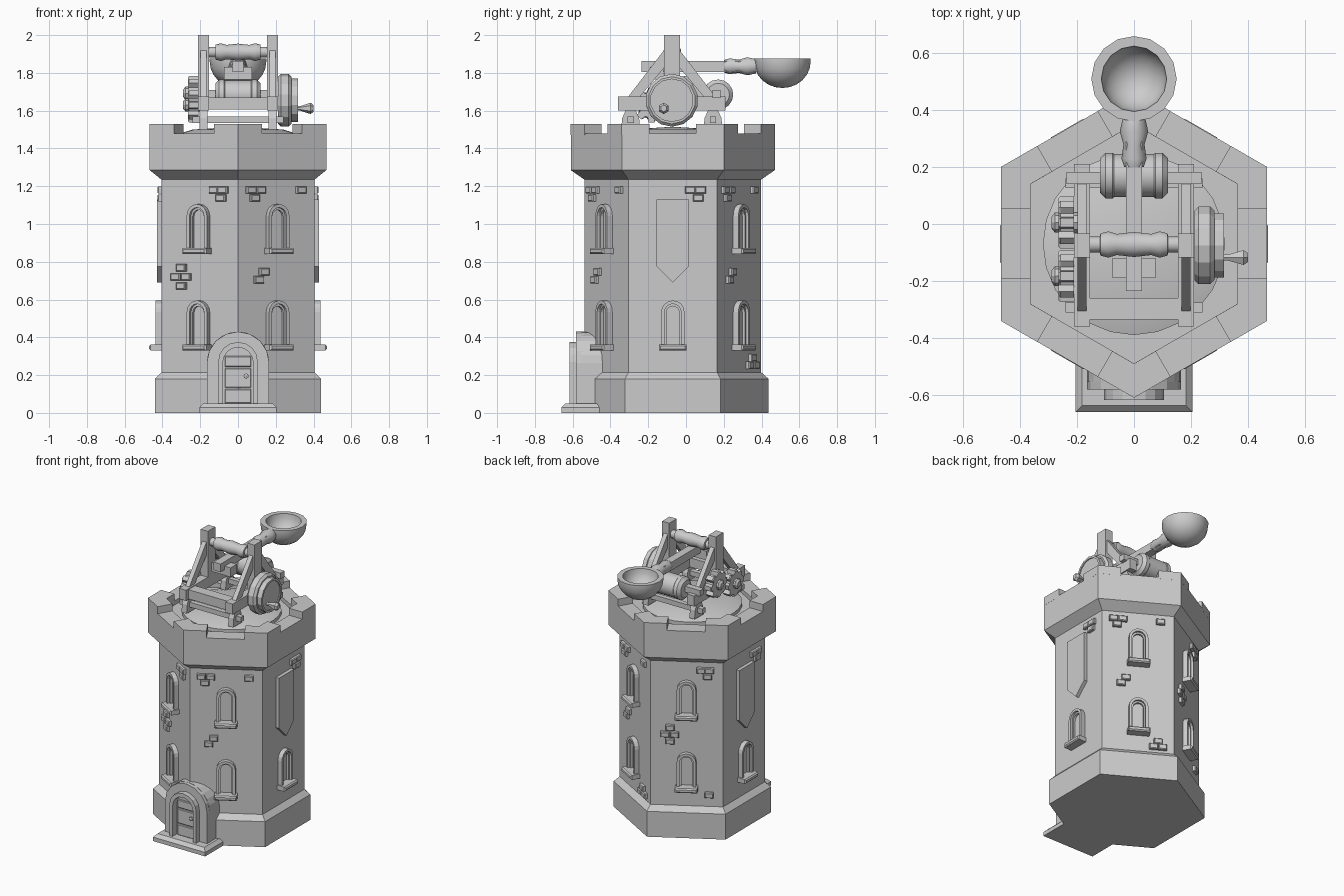
import bpy, bmesh
from math import sin, cos, pi, radians
from mathutils import Matrix, Vector

if "Cube" in bpy.data.objects:
    bpy.data.objects.remove(bpy.data.objects["Cube"])

CY = -0.07          # tower axis y
R3 = 3 ** 0.5 / 2   # hexagon apothem / radius


def finish(name, bm, smooth=None):
    bmesh.ops.remove_doubles(bm, verts=bm.verts, dist=1e-5)
    bmesh.ops.recalc_face_normals(bm, faces=bm.faces)
    me = bpy.data.meshes.new(name)
    bm.to_mesh(me)
    bm.free()
    ob = bpy.data.objects.new(name, me)
    bpy.context.collection.objects.link(ob)
    if smooth:
        bpy.ops.object.select_all(action='DESELECT')
        ob.select_set(True)
        bpy.context.view_layer.objects.active = ob
        bpy.ops.object.shade_smooth_by_angle(angle=radians(smooth))
    return ob


def frame(deg, origin):
    """Local axes: u to the right seen from outside, v up, d outward."""
    a = radians(deg)
    n, t = Vector((cos(a), sin(a), 0)), Vector((-sin(a), cos(a), 0))
    m = Matrix((t, (0, 0, 1), n)).transposed().to_4x4()
    m.translation = origin
    return m


def prism(name, pts, d0, d1, m=Matrix(), bevel=0):
    bm = bmesh.new()
    lo = [bm.verts.new(m @ Vector((u, v, d0))) for u, v in pts]
    hi = [bm.verts.new(m @ Vector((u, v, d1))) for u, v in pts]
    bm.faces.new(lo)
    top = bm.faces.new(hi)
    for i in range(len(pts)):
        j = (i + 1) % len(pts)
        bm.faces.new((lo[i], lo[j], hi[j], hi[i]))
    if bevel:
        bmesh.ops.bevel(bm, geom=list(top.edges), offset=bevel, segments=1, affect='EDGES')
    return finish(name, bm)


def rect(u0, u1, v0, v1):
    return [(u0, v0), (u1, v0), (u1, v1), (u0, v1)]


def box(name, x0, x1, y0, y1, z0, z1, bevel=0):
    return prism(name, rect(x0, x1, y0, y1), z0, z1, bevel=bevel)


def lathe(name, prof, n, m=Matrix(), start=0.0, smooth=None):
    bm = bmesh.new()
    rings = [[bm.verts.new(m @ Vector((r * cos(start + 2 * pi * i / n), r * sin(start + 2 * pi * i / n), h)))
              for i in range(n)] if r > 0 else [bm.verts.new(m @ Vector((0, 0, h)))] for r, h in prof]
    for a, b in zip(rings, rings[1:]):
        for i in range(n):
            j = (i + 1) % n
            if len(a) == 1:
                bm.faces.new((a[0], b[i], b[j]))
            elif len(b) == 1:
                bm.faces.new((a[i], a[j], b[0]))
            else:
                bm.faces.new((a[i], a[j], b[j], b[i]))
    return finish(name, bm, smooth)


def along_x(x, y, z):
    return Matrix.Translation((x, y, z)) @ Matrix.Rotation(pi / 2, 4, 'Y')


def arch(w, z0, top, n=8):
    """Open-bottomed arch outline, from lower right over to lower left."""
    c = top - w
    return [(w, z0)] + [(w * cos(pi * i / n), c + w * sin(pi * i / n)) for i in range(n + 1)] + [(-w, z0)]


def arch_ring(w, top, wi, topi, z0):
    return arch(w, z0, top) + arch(wi, z0, topi)[::-1]


# Tower body, six sided, with plinth and flared parapet
lathe("tower_body", [(0, 0), (.507, 0), (.507, .18), (.468, .215), (.468, 1.235), (.54, 1.285),
                     (.54, 1.48), (.42, 1.48), (.42, 1.45), (0, 1.45)], 6,
      Matrix.Translation((0, CY, 0)), pi / 2)

# Corner merlons
for k in range(6):
    pts = []
    fa, fb = [frame(60 * k + s, (0, 0, 0)) for s in (0, 60)]
    for f, u, a in ((fa, .122, .364), (fa, .122, .468), (None, 0, .468), (fb, -.122, .468),
                    (fb, -.122, .364), (None, 0, .364)):
        c = radians(60 * k + 30)
        p = f @ Vector((u, 0, a)) if f else Vector((cos(c), sin(c), 0)) * a / R3
        pts.append((p.x, p.y + CY))
    prism("merlon", pts, 1.47, 1.53)


# Windows, banners and scattered bricks per face
def window(m, z):
    prism("window_frame", arch_ring(.062, z + .265, .044, z + .247, z + .02), -.01, .032, m)
    prism("window_inner_frame", arch_ring(.046, z + .249, .034, z + .235, z + .02), -.01, .016, m)
    prism("window_sill", rect(-.073, .073, z, z + .032), -.01, .065, m, .008)


plus = [(-.107, .768), (-.14, .72), (-.077, .72), (-.107, .672)]
step = [(-.08, .747), (-.112, .705)]
left_top = [(-.16, 1.18), (-.1, 1.18), (-.137, 1.138), (.147, 1.18)]
right_top = [(.093, 1.18), (.147, 1.18), (.135, 1.138)]
bricks = {0: right_top, 180: right_top, 240: right_top + plus, 300: left_top + step,
          60: left_top + step + [(.13, .292), (.1, .252), (.16, .252)],
          120: right_top + plus + [(.145, .3)]}
for deg, spots in bricks.items():
    m = frame(deg, (0, CY, 0)) @ Matrix.Translation((0, 0, .405))
    window(m, .33)
    if deg % 180:
        window(m, .84)
    else:
        prism("banner", [(-.085, .775), (0, .69), (.085, .775), (.085, 1.13), (-.085, 1.13)], -.01, .025, m)
    for u, z in spots:
        prism("wall_brick", rect(u - .028, u + .028, z - .019, z + .019), -.01, .022, m, .005)

# Doorway on the front corner
d = frame(270, (0, 0, 0))
box("door_step", -.205, .205, -.66, -.42, 0, .05, .022)
prism("porch", arch(.165, .03, .43, 12), .40, .555, d)
prism("porch_arch", arch_ring(.165, .43, .103, .373, .03), .54, .582, d)
prism("door_arch", arch_ring(.105, .375, .08, .347, .03), .54, .618, d)
prism("door_panel", arch(.081, .03, .348), .54, .568, d)
for z0, z1 in ((.05, .126), (.134, .236), (.244, .30)):
    prism("door_plank", rect(-.07, .07, z0, z1), .56, .58, d, .004)
lathe("door_knob", [(0, 0), (.014, .004), (.014, .015), (0, .02)], 8, d @ Matrix.Translation((.043, .195, .578)))

# Turntable
lathe("turntable", [(0, 1.44), (.32, 1.44), (.32, 1.475), (.24, 1.5), (0, 1.515)], 24,
      Matrix.Translation((0, CY, 0)), smooth=30)

# Catapult side frames
py = -.075
for s in (-1, 1):
    m = frame(0, (.1825 * s, py, 0))
    prism("side_rail", rect(-.285, .285, 1.6, 1.675), -.028, .028, m)
    prism("post", rect(-.042, .042, 1.64, 2.0), -.028, .028, m)
    for q in (-1, 1):
        prism("brace", [(q * .03, 1.935), (q * .03, 1.84), (q * .18, 1.66), (q * .242, 1.66)], -.016, .016, m)
        prism("foot", [(q * .218 + u, v) for u, v in ((-.05, 1.5), (.05, 1.5), (.045, 1.56), (.025, 1.605),
                                                       (-.025, 1.605), (-.045, 1.56))], -.02, .02, m)
for y in (py - .218, py + .218):
    box("foot_axle", -.24, .24, y - .017, y + .017, 1.535, 1.57)
box("front_beam", -.16, .16, -.335, -.26, 1.605, 1.67)
box("winch_rod", -.237, .237, .14, .183, 1.668, 1.71)
box("stop_block", -.075, .075, -.19, -.12, 1.765, 1.83)

# Winch drum and pivot roller
lathe("winch_drum", [(0, -.12), (.06, -.12), (.08, -.1), (.08, -.075), (.076, -.07), (.076, .07), (.08, .075),
                     (.08, .1), (.06, .12), (0, .12)], 16, along_x(0, .17, 1.685), smooth=30)
lathe("pivot_roller", [(0, -.16), (.028, -.16), (.028, -.12), (.04, -.118), (.047, -.09), (.038, -.06), (.045, 0),
                       (.038, .06), (.047, .09), (.04, .118), (.028, .12), (.028, .16), (0, .16)],
      14, along_x(0, -.072, 1.91), smooth=40)

# Throwing arm with collar and bowl
box("throwing_arm", -.028, .028, -.235, .38, 1.805, 1.862)
lathe("arm_collar", [(0, .2), (.034, .2), (.044, .23), (.037, .28), (.05, .325), (.04, .37), (0, .37)], 10,
      Matrix.Translation((0, 0, 1.835)) @ Matrix.Rotation(-pi / 2, 4, 'X'), smooth=40)
bowl = [(.15 * cos(a), -.14 * sin(a) - .015) for a in [pi / 2 * i / 6 for i in range(6, -1, -1)]]
bowl[0] = (0, -.155)
cup = [(.115 * cos(a), -.115 * sin(a)) for a in [pi / 2 * i / 6 for i in range(7)]]
cup[-1] = (0, -.115)
lathe("bowl", bowl + [(.15, 0)] + cup, 16, Matrix.Translation((0, .51, 1.875)), smooth=40)

# Crank wheel and handle on the right
lathe("crank_wheel", [(0, 0), (.125, 0), (.14, .015), (.14, .055), (.125, .07), (.115, .07), (.115, .105),
                      (.1, .105), (.1, .098), (0, .098)], 14, along_x(.212, py, 1.655))
lathe("crank_handle", [(0, 0), (.012, 0), (.012, .03), (.03, .085), (.018, .1), (0, .1)], 6,
      along_x(.3, -.118, 1.612))

# Gears on the left
for y, z in ((.005, 1.692), (-.183, 1.63)):
    m = frame(180, (-.21, y, z))
    pts = []
    for i in range(8):
        for o, r in ((-.3, .068), (-.17, .093), (.17, .093), (.3, .068)):
            a = pi / 4 * i + o
            pts.append((r * cos(a), r * sin(a)))
    prism("gear", pts, 0, .055, m, .006)
    lathe("gear_hub", [(0, -.03), (.035, -.03), (.035, .068), (.02, .08), (0, .08)], 8, m)
